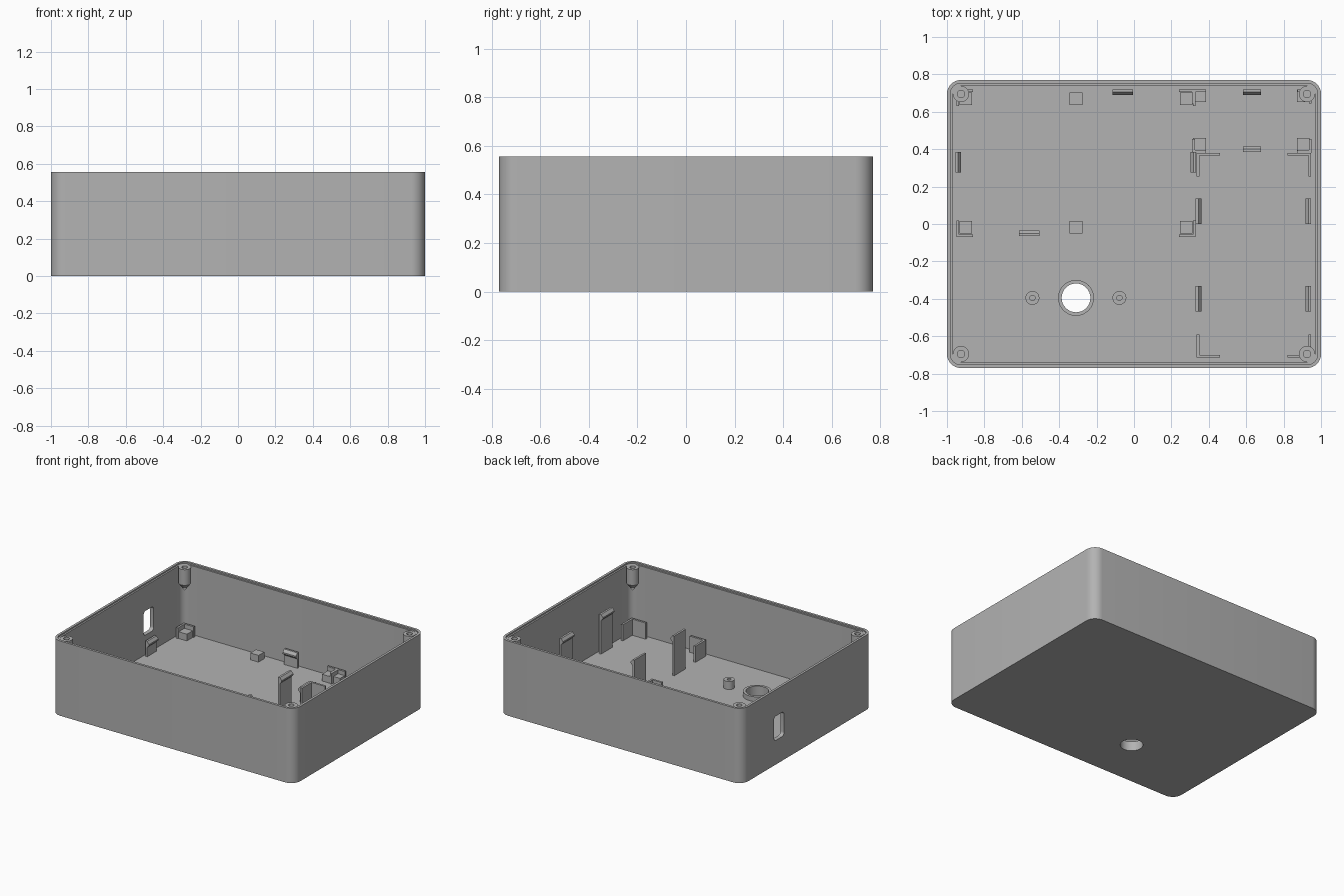
import bpy, bmesh, math
from mathutils import Matrix, Vector

if "Cube" in bpy.data.objects:
    bpy.data.objects.remove(bpy.data.objects["Cube"])

HX, HY, HEIGHT = 1.0, 0.77, 0.556
FLOOR, SHELF, WALL = 0.035, 0.546, 0.03
POST_X, POST_Y = 0.925, 0.695

gray = bpy.data.materials.new("plain_gray")
gray.use_nodes = True
gray.diffuse_color = (0.45, 0.45, 0.45, 1)
gray.node_tree.nodes["Principled BSDF"].inputs["Base Color"].default_value = gray.diffuse_color


def finish(name, bm, matrix=Matrix()):
    bm.transform(matrix)
    bmesh.ops.recalc_face_normals(bm, faces=bm.faces)
    mesh = bpy.data.meshes.new(name)
    bm.to_mesh(mesh)
    bm.free()
    mesh.materials.append(gray)
    obj = bpy.data.objects.new(name, mesh)
    bpy.context.collection.objects.link(obj)
    return obj


def prism(name, points, low, high, matrix=Matrix()):
    """Extrude a flat outline from low to high along local z."""
    bm = bmesh.new()
    face = bm.faces.new([bm.verts.new((x, y, low)) for x, y in points])
    top = bmesh.ops.extrude_face_region(bm, geom=[face])["geom"]
    verts = [v for v in top if isinstance(v, bmesh.types.BMVert)]
    bmesh.ops.translate(bm, verts=verts, vec=(0, 0, high - low))
    return finish(name, bm, matrix)


def lathe(name, profile, x, y, closed=False, steps=32):
    """Spin an (r, z) profile about a vertical axis."""
    bm = bmesh.new()
    verts = [bm.verts.new((r, 0, z)) for r, z in profile]
    pairs = list(zip(verts, verts[1:])) + ([(verts[-1], verts[0])] if closed else [])
    edges = [bm.edges.new(p) for p in pairs]
    bmesh.ops.spin(bm, geom=verts + edges, axis=(0, 0, 1), cent=(0, 0, 0),
                   angle=math.tau, steps=steps, use_duplicate=False)
    bmesh.ops.remove_doubles(bm, verts=bm.verts, dist=0.0005)
    return finish(name, bm, Matrix.Translation((x, y, 0)))


def rounded(hx, hy, r, cx=0, cy=0, n=8):
    pts = []
    for q, (sx, sy) in enumerate(((1, 1), (-1, 1), (-1, -1), (1, -1))):
        for i in range(n + 1):
            a = (q + i / n) * math.pi / 2
            pts.append((cx + sx * (hx - r) + r * math.cos(a),
                        cy + sy * (hy - r) + r * math.sin(a)))
    return pts


def smooth(obj):
    bpy.ops.object.select_all(action="DESELECT")
    obj.select_set(True)
    bpy.context.view_layer.objects.active = obj
    bpy.ops.object.shade_smooth_by_angle(angle=math.radians(30))


def box(name, x0, x1, y0, y1, top):
    return prism(name, [(x0, y0), (x1, y0), (x1, y1), (x0, y1)], FLOOR - 0.005, top)


def corner_guard(name, x, y, sx, sy, arm, top):
    """L-shaped rail; its outer corner is at x, y and its arms run along sx, sy."""
    t = 0.015
    outline = [(0, 0), (arm, 0), (arm, t), (t, t), (t, arm), (0, arm)]
    prism(name, [(x + sx * a, y + sy * b) for a, b in outline], FLOOR - 0.005, top)


def clip(name, x, y, turn, half, top):
    """Upright tab with a hooked tip pointing along the turn angle."""
    outline = [(-0.015, FLOOR - 0.005), (0, FLOOR - 0.005), (0, top - 0.045),
               (0.015, top - 0.03), (0.015, top - 0.02), (0, top), (-0.015, top)]
    upright = Matrix.Rotation(math.pi / 2, 4, "X")
    place = Matrix.Translation((x, y, 0)) @ Matrix.Rotation(math.radians(turn), 4, "Z")
    prism(name, outline, -half, half, place @ upright)


# Case shell: rounded tray with stepped rim, cable slot and round floor opening
shell = prism("case_shell", rounded(HX, HY, 0.075), 0, HEIGHT)
along_x = Matrix(((0, 0, 1, 0), (1, 0, 0, 0), (0, 1, 0, 0), (0, 0, 0, 1)))
HOLE_X, HOLE_Y, HOLE_R = -0.31, -0.395, 0.077
cutters = [
    prism("cavity_cutter", rounded(HX - WALL, HY - WALL, 0.05), FLOOR, 1),
    prism("rim_cutter", rounded(HX - 0.018, HY - 0.018, 0.057), SHELF, 1),
    prism("slot_cutter", rounded(0.06, 0.09, 0.025, 0.335, 0.27), -1.1, -0.9, along_x),
    prism("hole_cutter", rounded(HOLE_R, HOLE_R, HOLE_R, HOLE_X, HOLE_Y)[::1], -0.1, 0.1),
]
for cutter in cutters:
    bmesh_fix = bmesh.new()
    bmesh_fix.from_mesh(cutter.data)
    bmesh.ops.remove_doubles(bmesh_fix, verts=bmesh_fix.verts, dist=0.0001)
    bmesh_fix.to_mesh(cutter.data)
    bmesh_fix.free()
    cutter.hide_render = True
    mod = shell.modifiers.new(cutter.name, "BOOLEAN")
    mod.operation, mod.solver, mod.object = "DIFFERENCE", "EXACT", cutter
    bpy.context.view_layer.objects.active = shell
    bpy.ops.object.modifier_apply(modifier=mod.name)
    bpy.data.objects.remove(cutter)
smooth(shell)

# Collar around the floor opening, and the two screw studs beside it
smooth(lathe("opening_collar", [(HOLE_R, 0.03), (0.096, 0.03), (0.096, 0.07), (HOLE_R, 0.07)],
             HOLE_X, HOLE_Y, closed=True))
for side, x in (("right", -0.543), ("left", -0.078)):
    smooth(lathe(side + "_screw_stud", [(0, 0.03), (0.037, 0.03), (0.037, 0.095),
                                        (0.014, 0.095), (0.014, 0.04), (0, 0.04)], x, HOLE_Y))

# Corner screw posts with pointed undersides, tied into the walls
for sx, side in ((1, "left"), (-1, "right")):
    for sy, end in ((1, "back"), (-1, "front")):
        name = f"{end}_{side}_post"
        smooth(lathe(name, [(0, 0.37), (0.043, 0.43), (0.043, SHELF), (0.02, SHELF),
                            (0.02, 0.45), (0, 0.45)], sx * POST_X, sy * POST_Y))
        arc = [(0.035 * math.cos(i * math.pi / 16), 0.035 * math.sin(i * math.pi / 16))
               for i in range(9)]
        web = arc + [(0, 0.046), (0.046, 0.046), (0.046, 0)]
        prism(name + "_web", [(sx * (POST_X + a), sy * (POST_Y + b)) for a, b in web],
              0.43, SHELF - 0.001)

# Square rests under the two boards
rests = [(x, y) for x in (-0.90, -0.31, 0.28) for y in (-0.017, 0.67)]
rests += [(x, y) for x in (0.35, 0.905) for y in (0.425, 0.685)]
for i, (x, y) in enumerate(rests):
    box(f"board_rest_{i + 1}", x - 0.034, x + 0.034, y - 0.034, y + 0.034, 0.085)

# Corner guards: large board, small board, battery bay
bays = [("large_board", -0.95, 0.33, -0.07, 0.72, 0.09, 0.115),
        ("small_board", 0.31, 0.95, 0.38, 0.72, 0.075, 0.115),
        ("battery", 0.335, 0.947, -0.715, 0.38, 0.125, 0.155)]
for bay, x0, x1, y0, y1, arm, top in bays:
    for x, sx, side in ((x0, 1, "right"), (x1, -1, "left")):
        for y, sy, end in ((y0, 1, "front"), (y1, -1, "back")):
            corner_guard(f"{bay}_{end}_{side}_guard", x, y, sx, sy, arm, top)

# Short board clips
clip("large_board_back_clip", -0.06, 0.705, -90, 0.055, 0.15)
clip("large_board_front_clip", -0.56, -0.05, 90, 0.055, 0.15)
clip("large_board_right_clip", -0.94, 0.33, 0, 0.055, 0.15)
clip("large_board_left_clip", 0.317, 0.33, 180, 0.055, 0.15)
clip("small_board_back_clip", 0.63, 0.705, -90, 0.048, 0.15)
clip("small_board_front_clip", 0.63, 0.40, 90, 0.048, 0.15)

# Tall battery clips
for y, end in ((0.068, "back"), (-0.40, "front")):
    clip(f"battery_{end}_right_clip", 0.345, y, 0, 0.068, 0.33)
    clip(f"battery_{end}_left_clip", 0.932, y, 180, 0.068, 0.33)
